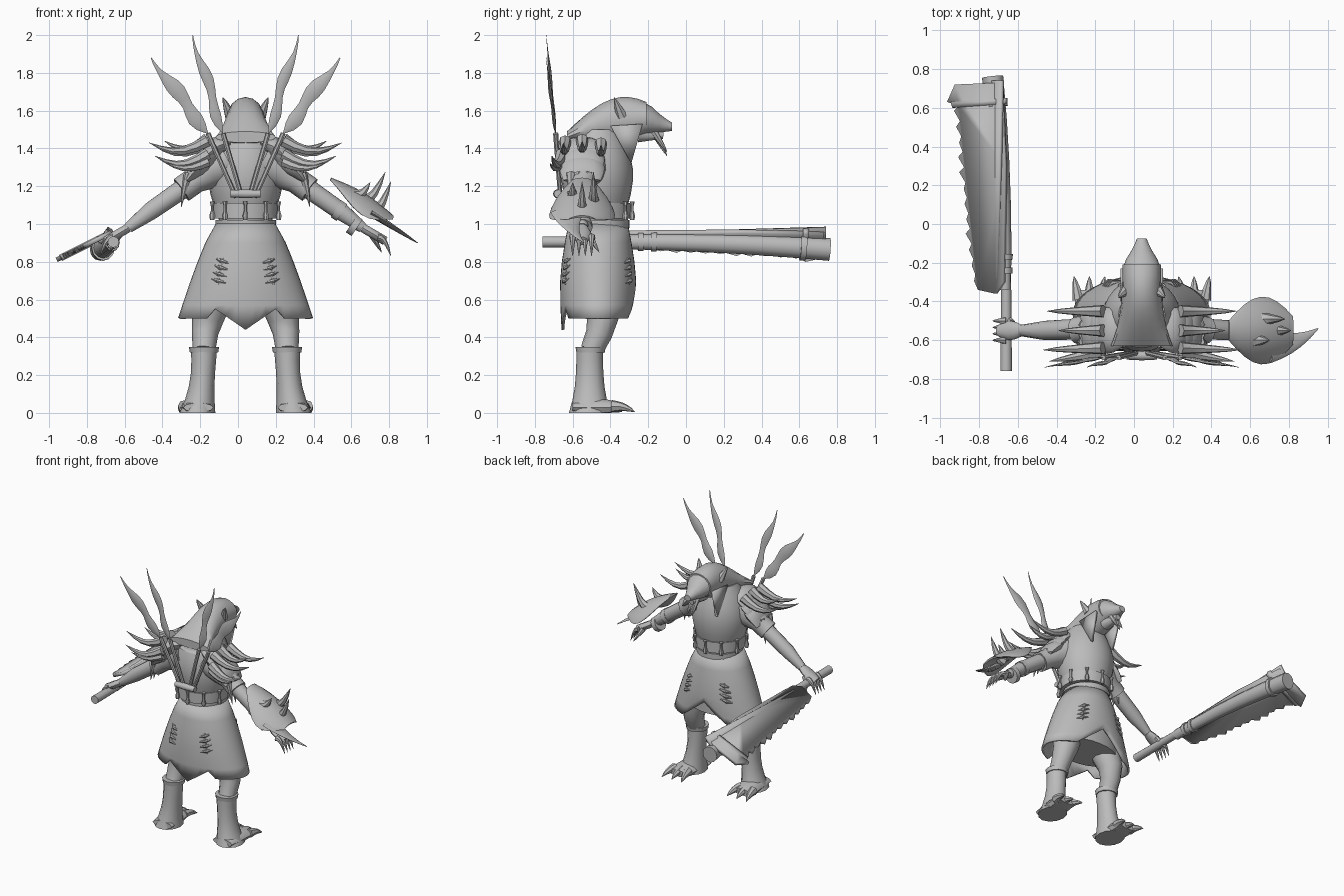
import bpy, bmesh, math, random
from mathutils import Vector, Matrix

random.seed(4)
BODY_CENTRE = 0.04
UP, ALONG = Vector((0, 0, 1)), Vector((0, 1, 0))
parts = []

default_cube = bpy.data.objects.get("Cube")
if default_cube:
    bpy.data.objects.remove(default_cube)

material = bpy.data.materials.new("stone grey")
material.use_nodes = True
material.diffuse_color = (0.5, 0.5, 0.5, 1)
shader = material.node_tree.nodes["Principled BSDF"]
shader.inputs["Base Color"].default_value = material.diffuse_color


def add_object(name, mesh):
    part = bpy.data.objects.new(name, mesh)
    part.location.x = BODY_CENTRE
    bpy.context.collection.objects.link(part)
    parts.append(part)
    return part


def finish(name, bm):
    bmesh.ops.recalc_face_normals(bm, faces=bm.faces)
    mesh = bpy.data.meshes.new(name)
    bm.to_mesh(mesh)
    bm.free()
    mesh.materials.append(material)
    return add_object(name, mesh)


def steps(count):
    return [i / (count - 1) for i in range(count)]


def wave(fraction):
    return math.sin(math.pi * fraction)


def loft(name, rows, sides=10, up=UP, axis=None, cap=True):
    """Skin ellipses (x, y, z, side radius, up radius) along a path."""
    bm, loops = bmesh.new(), []
    points = [Vector(row[:3]) for row in rows]
    for i, row in enumerate(rows):
        before, after = points[max(i - 1, 0)], points[min(i + 1, len(points) - 1)]
        tangent = axis or (after - before).normalized()
        side = tangent.cross(up).normalized()
        top = side.cross(tangent)
        loop = []
        for k in range(sides):
            angle = math.tau * k / sides
            offset = side * row[3] * math.cos(angle) + top * row[-1] * math.sin(angle)
            loop.append(bm.verts.new(points[i] + offset))
        loops.append(loop)
    for low, high in zip(loops, loops[1:]):
        for k in range(sides):
            bm.faces.new((low[k - 1], low[k], high[k], high[k - 1]))
    if cap:
        bm.faces.new(loops[0])
        bm.faces.new(loops[-1])
    return finish(name, bm)


def tube(name, points, radii, up=UP, sides=10):
    return loft(name, [(*p, r) for p, r in zip(points, radii)], sides, up)


def spike(name, start, tip, radius, sag=0, up=ALONG):
    """Tapered claw or horn that hangs by sag midway."""
    rows = []
    for f in steps(6):
        point = Vector(start).lerp(Vector(tip), f) - UP * sag * wave(f)
        rows.append((*point, radius * (1 - f) ** 0.7 + 0.001))
    return loft(name, rows, 7, up)


def upright(name, rows, sides=24, cap=True):
    """Body section from rows of (height, half width, y centre, half depth)."""
    return loft(name, [(0, y, z, wide, deep) for z, wide, y, deep in rows], sides, ALONG, UP, cap)


def plate(name, outline, thickness):
    bm = bmesh.new()
    bm.faces.new([bm.verts.new(p) for p in outline])
    return thicken(finish(name, bm), thickness)


def thicken(part, thickness):
    modifier = part.modifiers.new("Thickness", "SOLIDIFY")
    modifier.thickness, modifier.offset = thickness, 0
    return part


# Torso and belts
torso_rows = []
for f in steps(9):
    bulge = wave(f ** 1.2)
    torso_rows.append((0.95 + f * 0.55, 0.12 + bulge * 0.08, -0.47, 0.12 + bulge * 0.07))
upright("torso", torso_rows)
upright("neck", [(1.4, 0.16, -0.5, 0.14), (1.55, 0.07, -0.42, 0.09)])
upright("waist_band", [(z, 0.16, -0.46, 0.16) for z in (0.98, 1.02)])
upright("vial_belt", [(z, 0.175, -0.47, 0.175) for z in (1.03, 1.11)])

# Hooded head, muzzle and beard
head_rows = []
for f in steps(10):
    head_rows.append((0, -0.63 + f * 0.42, 1.46 + wave(f / 2) * 0.1,
                      0.1 + (1 - f) ** 3 * 0.06, 0.03 + wave(f * 0.8) * 0.095))
loft("hooded_head", head_rows, 16, UP, ALONG)
loft("muzzle", [(0, y, 1.5 + r * 0.6, r, r * 0.9) for y, r in
                ((-0.22, 0.095), (-0.18, 0.08), (-0.14, 0.055), (-0.1, 0.035), (-0.075, 0.025))],
     12, UP, ALONG)
tube("lower_jaw", [(0, -0.25, 1.48), (0, -0.12, 1.47)], (0.05, 0.02))
for x in (-0.02, 0, 0.02):
    spike("beard_tuft", (x, -0.17, 1.49), (x, -0.1, 1.36 + abs(x)), 0.02)


def skirt_size(z):
    """Half width and half depth of the skirt at a height."""
    f = (1 - z) * 2
    return 0.15 + f ** 0.8 * 0.2, 0.15 + wave(f * 0.7) * 0.045


# Skirt with a pointed back and a split front
skirt = upright("skirt", [(z, skirt_size(z)[0], -0.465, skirt_size(z)[1])
                          for z in (1, 0.9, 0.8, 0.7, 0.57, 0.5)], 40, False)
for v in skirt.data.vertices:
    reach = abs(v.co.x)
    if v.co.z < 0.53 and v.co.y < -0.5 and reach < 0.17:
        v.co.z = 0.44 + reach * 0.7
    elif v.co.z < 0.6 and v.co.y > -0.4:
        v.co.z = max(v.co.z, 0.66 - reach * 0.8 + (v.co.z - 0.5) / 2)
thicken(skirt, 0.015)
upright("under_skirt", [(z, 0.25, -0.465, 0.155) for z in (0.8, 0.56)])


def on_skirt(degrees, z, out):
    angle = math.radians(degrees)
    wide, deep = skirt_size(z)
    return (out + wide) * math.cos(angle), (out + deep) * math.sin(angle) - 0.465, z


for middle in (-60, 55):
    for row in range(4):
        z = 0.7 + row * 0.035
        tube("left_stitch", [on_skirt(middle + turn, z + turn / 800, 0.015 - abs(turn) / 900)
                             for turn in (-9, 0, 9)], (0.004, 0.012, 0.004), sides=6)
    tube("left_stitch_cord", [on_skirt(middle, z, 0.004) for z in (0.68, 0.82)],
         (0.006, 0.006), ALONG)

# Vials hung around the belt
for k in range(10):
    angle = math.tau * (k + 0.5) / 10
    x, y = math.cos(angle) * 0.185, math.sin(angle) * 0.185 - 0.47
    tube("belt_vial", [(x, y, 1.02 + f * 0.1) for f in steps(5)],
         (0.012, 0.016, 0.008, 0.008, 0.014), ALONG, 7)

# Left ear and hood flap
spike("left_ear", (0.08, -0.34, 1.57), (0.12, -0.38, 1.67), 0.03)
plate("left_hood_flap", [(0.1, -0.4, 1.52), (0.1, -0.23, 1.53), (0.09, -0.29, 1.32)], 0.02)

# Left leg, boot and clawed foot
tube("left_thigh", [(0.16, -0.47, 0.65), (0.2, -0.44, 0.5), (0.215, -0.46, 0.42), (0.22, -0.5, 0.33)],
     (0.11, 0.085, 0.07, 0.06), ALONG, 12)
loft("left_boot", [(0.22 + f * f * 0.035, -0.51, 0.35 - f * 0.35, 0.07 - wave(f) * 0.008 + f ** 3 * 0.025,
                    0.07 + f ** 3 * 0.04) for f in steps(6)], 12, ALONG, UP)
tube("left_boot_cuff", [(0.22, -0.505, z) for z in (0.32, 0.35)], (0.075, 0.08), ALONG, 12)
loft("left_foot", [(0.25 + f * 0.02, -0.6 + f * 0.26, 0.028, 0.08, 0.025 + wave(f) * 0.025)
                   for f in steps(5)], 10, UP, ALONG)
for spread in (-1, 0, 1):
    spike("left_toe", (0.27 + spread * 0.055, -0.39, 0.035),
          (0.27 + spread * 0.08, -0.27, 0.005), 0.032, -0.01, UP)
for part in parts:
    for v in part.data.vertices:
        v.co.z = max(v.co.z, 0)

# Left sleeve, arm and hand
tube("left_sleeve", [(0.1, -0.52, 1.33), (0.2, -0.53, 1.28), (0.27, -0.54, 1.23), (0.34, -0.55, 1.18)],
     (0.12, 0.1, 0.07, 0.07), sides=12)
tube("left_arm", [(0.27, -0.54, 1.23), (0.5, -0.55, 1.07), (0.62, -0.55, 0.98)], (0.055, 0.05, 0.03))
loft("left_palm", [(0.62 + f * 0.12, -0.55, 0.98 - f * 0.07, 0.03 + wave(f) * 0.02, 0.025)
                   for f in steps(5)])
for f in steps(4):
    y = -0.6 + f * 0.1
    spike("left_finger", (0.7, y, 0.93), (0.77, y, 0.83), 0.02, -0.03)
spike("left_thumb", (0.67, -0.51, 0.94), (0.72, -0.46, 0.85), 0.018)

# Left layered pauldron, horns and hanging tufts
for layer in range(3):
    x, z = 0.08 + layer * 0.035, 1.43 - layer * 0.045
    loft("left_pauldron", [(x + f * 0.16, -0.55, z - f * f * 0.11, 0.07 + wave(f * 0.8) * 0.05,
                            0.015 + wave(f) * 0.04) for f in steps(6)], 12)
for y, tip_y, reach, z in ((-0.45, -0.45, 0.49, 1.43), (-0.55, -0.55, 0.43, 1.45),
                           (-0.64, -0.65, 0.51, 1.44), (-0.66, -0.71, 0.48, 1.37)):
    spike("left_shoulder_horn", (0.2, y, z), (reach, tip_y, z - 0.01), 0.032, 0.05)
spike("left_low_horn", (0.2, -0.66, 1.33), (0.42, -0.72, 1.32), 0.028, 0.03)
for y in (-0.61, -0.57, -0.52):
    spike("left_sleeve_tuft", (0.3, y, 1.27), (0.34, y, 1.09), 0.025, -0.02)

# Left back spears with wavy flat blades
for foot, neck, reach, height, width in ((0.05, 0.2, 0.5, 1.88, 0.05), (0.02, 0.12, 0.28, 2, 0.036)):
    base, bend = Vector((foot, -0.665, 1.14)), Vector((neck, -0.69, 1.48))
    tip = Vector((reach, -0.74, height))
    tube("left_spear_shaft", [base, bend], (0.012, 0.014), ALONG, 7)
    blade_rows = []
    for f in steps(12):
        point = bend.lerp(tip, f)
        point.x += wave(f * 3) * 0.01
        swell = 0.05 + wave(f ** 0.7) * (0.75 + wave(f * 4) * 0.25)
        blade_rows.append((*point, width * swell, 0.012 * swell))
    loft("left_spear_blade", blade_rows, 6, ALONG)
tube("spear_strap", [(x, -0.68, 1.16) for x in (-0.08, 0, 0.08)], (0.02, 0.024, 0.02))

# Mirror every left part to the right
for part in list(parts):
    if part.name.startswith("left_"):
        mesh = part.data.copy()
        mesh.transform(Matrix.Diagonal((-1, 1, 1, 1)))
        mesh.flip_normals()
        twin = add_object(part.name.replace("left_", "right_"), mesh)
        if part.modifiers:
            thicken(twin, part.modifiers[0].thickness)

# Forearm shield, domed across its width, with a hooked tip
shield_rows = []
for f in steps(9):
    shield_rows.append((0.45 + f * 0.33, -0.55, 1.24 - f * 0.2,
                        0.03 + wave(0.05 + f * 0.85) * 0.145, 0.006 + wave(f) * 0.022))
shield = loft("arm_shield", shield_rows, 20)
for v in shield.data.vertices:
    v.co.z -= 3 * (v.co.y + 0.55) ** 2
loft("shield_hook", [(0.66 + f * 0.25, -0.63 + f * f * 0.09, 1.06 - f * 0.16,
                      0.085 * (1 - f) + 0.003, 0.018 * (1 - f) + 0.002) for f in steps(6)])
for x, y, z, lean in ((0.6, -0.49, 1.12, 0.14), (0.66, -0.55, 1.07, 0.11)):
    spike("shield_horn", (x, y, z), (x + lean, y, z + 0.155), 0.038, 0.05)
spike("shield_short_horn", (0.58, -0.6, 1.15), (0.66, -0.6, 1.22), 0.035, 0.02)
for x in (0.48, 0.56):
    tube("shield_strap", [(x, -0.55, 1.56 - x), (x + 0.03, -0.55, 1.54 - x)], (0.055, 0.055))


# Long cleaver haft, spine and bands
def spine_row(y, swell):
    f = (y + 0.34) / 1.1
    return -0.705 - f * f * 0.065, y, 0.905 - f * f * 0.04, swell * (0.03 + f * 0.025), swell * (0.038 + f * 0.022)


tube("cleaver_haft", [(-0.7, y, 0.905) for y in (-0.76, -0.3)], (0.03, 0.026), sides=12)
loft("cleaver_spine", [spine_row(f * 1.1 - 0.34, 1) for f in steps(6)], 12)
for y in (-0.24, -0.17, 0.62):
    loft("cleaver_band", [spine_row(y + shift, 1.2) for shift in (-0.015, 0.015)], 12)


# Tilted cleaver blade with a ragged edge
def blade_point(x, y):
    return x, y, 0.81 + (x + 1) * 0.5


outline = [(-0.71, -0.3), (-0.75, -0.36)]
for k, f in enumerate(steps(25)):
    tooth = random.uniform(0.01, 0.03) * (k % 2)
    outline.append((-0.84 - f ** 0.8 * 0.1 - tooth, f * 0.95 - 0.34 + tooth / 2))
outline += [(-1, 0.63), (-0.96, 0.72), (-0.72, 0.73), (-0.7, 0.3)]
plate("cleaver_blade", [blade_point(*p) for p in outline], 0.025)
plate("cleaver_wrap", [blade_point(*p) for p in ((-0.97, 0.6), (-0.7, 0.62), (-0.7, 0.65), (-0.98, 0.63))], 0.035)
plate("cleaver_flange", [(-0.74, -0.28, 0.95), (-0.72, 0.74, 0.98), (-0.78, 0.74, 0.9), (-0.77, -0.28, 0.9)], 0.02)

# Smooth shading with crisp edges
bpy.ops.object.select_all(action="DESELECT")
for part in parts:
    part.select_set(True)
bpy.context.view_layer.objects.active = parts[0]
bpy.ops.object.shade_smooth_by_angle(angle=math.radians(40))
